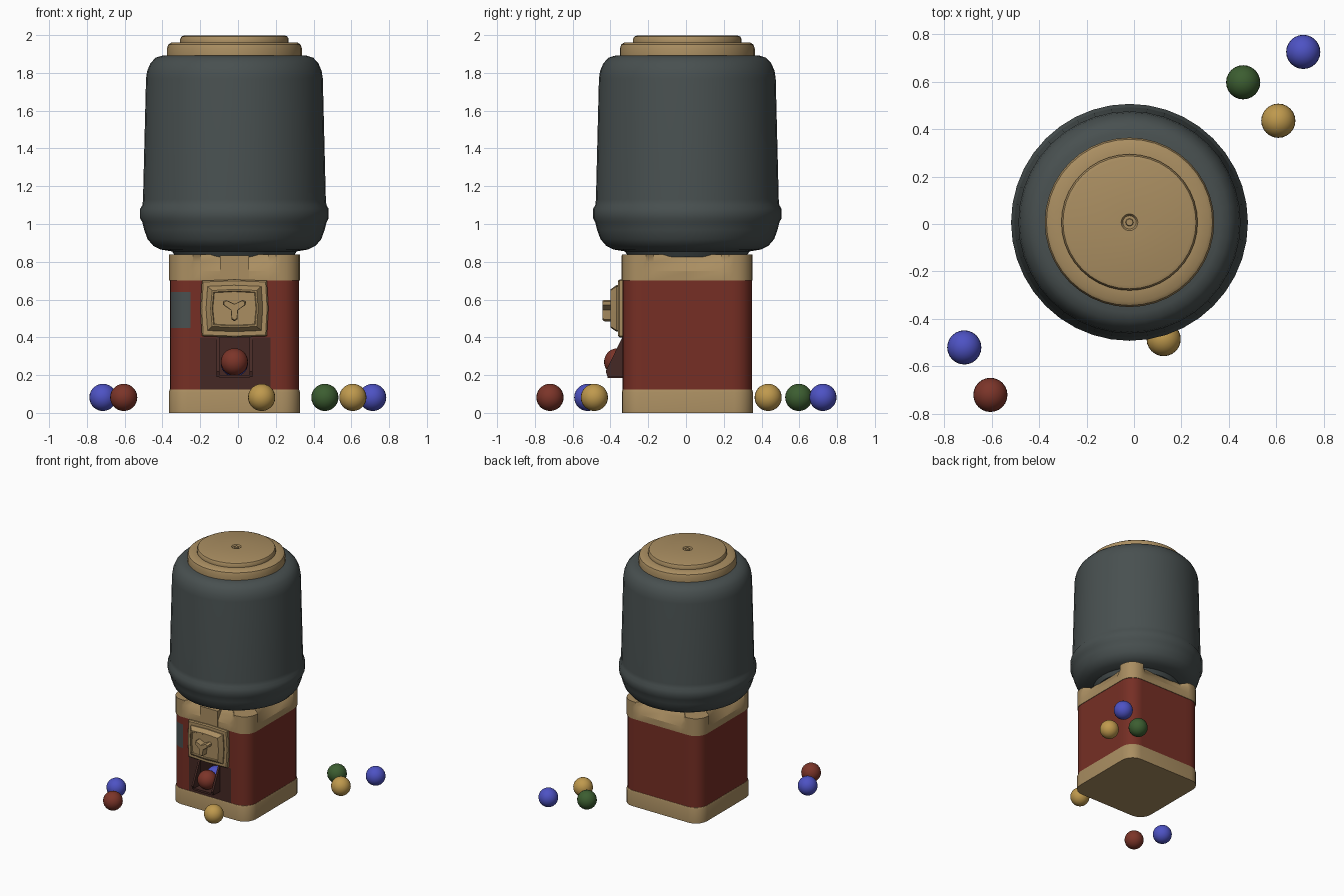
import bpy, bmesh, math

if "Cube" in bpy.data.objects:
    bpy.data.objects.remove(bpy.data.objects["Cube"])

CX, CY = -0.019, 0.007      # machine axis


def mat(name, rgb):
    m = bpy.data.materials.new(name)
    m.diffuse_color = (*rgb, 1)
    m.use_nodes = True
    m.node_tree.nodes["Principled BSDF"].inputs["Base Color"].default_value = m.diffuse_color
    return m


TAN = mat("tan", (0.40, 0.27, 0.12))
RED = mat("red", (0.18, 0.028, 0.018))
GREY = mat("dark grey", (0.065, 0.08, 0.08))
BROWN = mat("dark brown", (0.06, 0.022, 0.018))
BLUE = mat("blue", (0.075, 0.085, 0.55))
YELLOW = mat("yellow", (0.52, 0.32, 0.075))
GREEN = mat("green", (0.045, 0.11, 0.03))
BALL_RED = mat("ball red", (0.20, 0.035, 0.022))


def finish(name, bm, mats, angle=35, recalc=True):
    if recalc:
        bmesh.ops.recalc_face_normals(bm, faces=bm.faces)
    me = bpy.data.meshes.new(name)
    bm.to_mesh(me)
    bm.free()
    for m in mats:
        me.materials.append(m)
    ob = bpy.data.objects.new(name, me)
    bpy.context.collection.objects.link(ob)
    bpy.ops.object.select_all(action='DESELECT')
    ob.select_set(True)
    bpy.context.view_layer.objects.active = ob
    bpy.ops.object.shade_smooth_by_angle(angle=math.radians(angle))
    return ob


def loft(bm, rings, caps=True):
    """Skin a list of closed rings of 3D points."""
    vs = [[bm.verts.new(p) for p in r] for r in rings]
    n = len(vs[0])
    for a, b in zip(vs, vs[1:]):
        for i in range(n):
            j = (i + 1) % n
            bm.faces.new((a[i], a[j], b[j], b[i]))
    if caps:
        bm.faces.new(vs[0][::-1])
        bm.faces.new(vs[-1])


def lathe(name, profile, m, seg=40):
    bm = bmesh.new()
    rings = [[(CX + r * math.cos(2 * math.pi * i / seg), CY + r * math.sin(2 * math.pi * i / seg), z)
              for i in range(seg)] for r, z in profile]
    loft(bm, rings)
    return finish(name, bm, [m])


def outline(h, r, extra=()):
    """Rounded square, counter-clockwise from front left; extra = offsets along each side."""
    pts = []
    for k in range(4):
        a0 = math.pi + k * math.pi / 2
        c, s = math.cos(k * math.pi / 2), math.sin(k * math.pi / 2)
        local = [(-(h - r) + r * math.cos(math.pi + t * math.pi / 10),
                  -(h - r) + r * math.sin(math.pi + t * math.pi / 10)) for t in range(6)]
        local += [(e, -h) for e in extra]
        pts += [(x * c - y * s, x * s + y * c) for x, y in local]
    return pts


def at(pts, z):
    return [(CX + x, CY + y, z) for x, y in pts]


def front_box(name, layers, m, bevel=0.0):
    """Stacked rectangles seen from the front: (half width, half height, y), around (CX, z0)."""
    z0, rows = layers
    bm = bmesh.new()
    rings = []
    for w, h, y in rows:
        # sides bulge slightly at mid height
        rings.append([(CX - w, y, z0 - h), (CX, y, z0 - h - 0.006), (CX + w, y, z0 - h), (CX + w + 0.008, y, z0),
                      (CX + w, y, z0 + h), (CX, y, z0 + h + 0.006), (CX - w, y, z0 + h), (CX - w - 0.008, y, z0)])
    loft(bm, rings)
    return finish(name, bm, [m], 20)


# base
bm = bmesh.new()
loft(bm, [at(outline(h, 0.1), z) for h, z in
          ((0.347, 0), (0.347, 0.11), (0.343, 0.123), (0.333, 0.13))])
finish("base", bm, [TAN])

# cabinet with painted front panel, side patch and chute opening
XS = [-0.232, -0.182, -0.09, 0.09, 0.19]
bm = bmesh.new()
loft(bm, [at(outline(0.342, 0.1, XS), z) for z in (0.12, 0.19, 0.40, 0.45, 0.64, 0.72)])
hole = []
for f in bm.faces:
    c = f.calc_center_median()
    x, y, z = c.x - CX, c.y - CY, c.z
    if abs(f.normal.z) > 0.5 or y > -0.27:
        continue
    if -0.182 < x < 0.19 and z < 0.40:
        f.material_index = 1
        if abs(x) < 0.09 and 0.19 < z:
            hole.append(f)
    elif x < -0.232 and x > -0.34 and 0.45 < z < 0.64:
        f.material_index = 2
bm.normal_update()
bmesh.ops.recalc_face_normals(bm, faces=bm.faces)
bmesh.ops.delete(bm, geom=hole, context='FACES_ONLY')
finish("cabinet", bm, [RED, BROWN, GREY], recalc=False)

# chute pocket, open to the front
bm = bmesh.new()
F, B = CY - 0.342, -0.17
loft(bm, [[(CX - .09, y, .19), (CX + .09, y, .19), (CX + .09, y, .40), (CX - .09, y, .40)] for y in (F, B)], False)
bm.verts.ensure_lookup_table()
bm.faces.new(bm.verts[4:8])
bmesh.ops.recalc_face_normals(bm, faces=bm.faces)
bmesh.ops.reverse_faces(bm, faces=bm.faces)
finish("chute_pocket", bm, [BROWN], recalc=False)

# chute cheeks and floor
side = [(F + 0.01, 0.19), (-0.415, 0.19), (-0.425, 0.22), (F, 0.405), (F + 0.01, 0.405)]
for name, x0, x1, prof in (("chute_cheek_left", -0.095, -0.08, side), ("chute_cheek_right", 0.08, 0.095, side),
                           ("chute_floor", -0.08, 0.08, [(F + .01, .185), (-.415, .185), (-.415, .20), (F + .01, .195)])):
    bm = bmesh.new()
    loft(bm, [[(CX + x, y, z) for y, z in prof] for x in (x0, x1)])
    finish(name, bm, [BROWN])

# collar: sides slope inward, corners stand up
bm = bmesh.new()
EX = [-0.22, -0.18, 0, 0.18, 0.22]
low = outline(0.346, 0.1, EX)


def pulled(d):
    out = []
    for x, y in low:
        if min(abs(x), abs(y)) < 0.2:
            if abs(x) > abs(y):
                x -= math.copysign(d, x)
            else:
                y -= math.copysign(d, y)
        out.append((x, y))
    return out


loft(bm, [at(low, 0.70), at(low, 0.75), at(pulled(0.03), 0.80), at(pulled(0.055), 0.838)])
finish("collar", bm, [TAN], 30)

# collar front tab
bm = bmesh.new()
loft(bm, [[(CX + x, y, z) for x, y in ((-.077, -.342), (.077, -.342), (.077, -.25), (-.077, -.25))]
          for z in (0.70, 0.832)])
finish("collar_tab", bm, [TAN])

# globe
lathe("globe", [(0.31, 0.825), (0.33, 0.855), (0.39, 0.865), (0.43, 0.885), (0.46, 0.92), (0.478, 0.97),
                (0.488, 1.01), (0.499, 1.03), (0.499, 1.08), (0.487, 1.10), (0.484, 1.13), (0.468, 1.77),
                (0.462, 1.81), (0.445, 1.85), (0.418, 1.88), (0.38, 1.892), (0.30, 1.895)], GREY)

# lid with stepped top and small centre fitting
lathe("lid", [(0.345, 1.88), (0.357, 1.89), (0.357, 1.93), (0.350, 1.95), (0.335, 1.96), (0.287, 1.962),
              (0.287, 1.98), (0.280, 1.993), (0.265, 1.998), (0.035, 1.998), (0.028, 1.988), (0.016, 1.988),
              (0.014, 1.998)], TAN)

# coin mechanism: plate, raised block, recessed face
front_box("coin_plate", (0.553, [(0.172, 0.147, -0.32), (0.172, 0.147, -0.352), (0.165, 0.14, -0.36)]), TAN)
front_box("coin_block", (0.553, [(0.142, 0.117, -0.355), (0.142, 0.117, -0.368), (0.118, 0.095, -0.40),
                                 (0.110, 0.087, -0.40), (0.106, 0.083, -0.393)]), TAN)

# three-lobed turning handle
bm = bmesh.new()
shape = []
for k in range(3):
    a = math.radians(30 + 120 * k)
    for da, r in ((-60, 0.022), (-14, 0.062), (0, 0.070), (14, 0.062)):
        b = a + math.radians(da)
        shape.append((r * math.cos(b), r * math.sin(b)))
loft(bm, [[(CX + x * s, y, 0.555 + z * s) for x, z in shape] for y, s in ((-.39, 1), (-.432, 1), (-.442, .9))])
finish("handle", bm, [TAN])

# gumballs: loose on the ground and two in the chute
balls = [("blue", -0.715, -0.52, 0.082, BLUE), ("red", -0.605, -0.72, 0.082, BALL_RED),
         ("yellow", 0.125, -0.485, 0.082, YELLOW), ("green", 0.46, 0.597, 0.082, GREEN),
         ("yellow_back", 0.608, 0.435, 0.082, YELLOW), ("blue_back", 0.713, 0.725, 0.082, BLUE),
         ("red_chute", CX, -0.362, 0.27, BALL_RED), ("blue_chute", CX, -0.25, 0.263, BLUE)]
for name, x, y, z, m in balls:
    bm = bmesh.new()
    bmesh.ops.create_uvsphere(bm, u_segments=24, v_segments=14, radius=0.072)
    bmesh.ops.translate(bm, verts=bm.verts, vec=(x, y, z))
    finish("ball_" + name, bm, [m])
